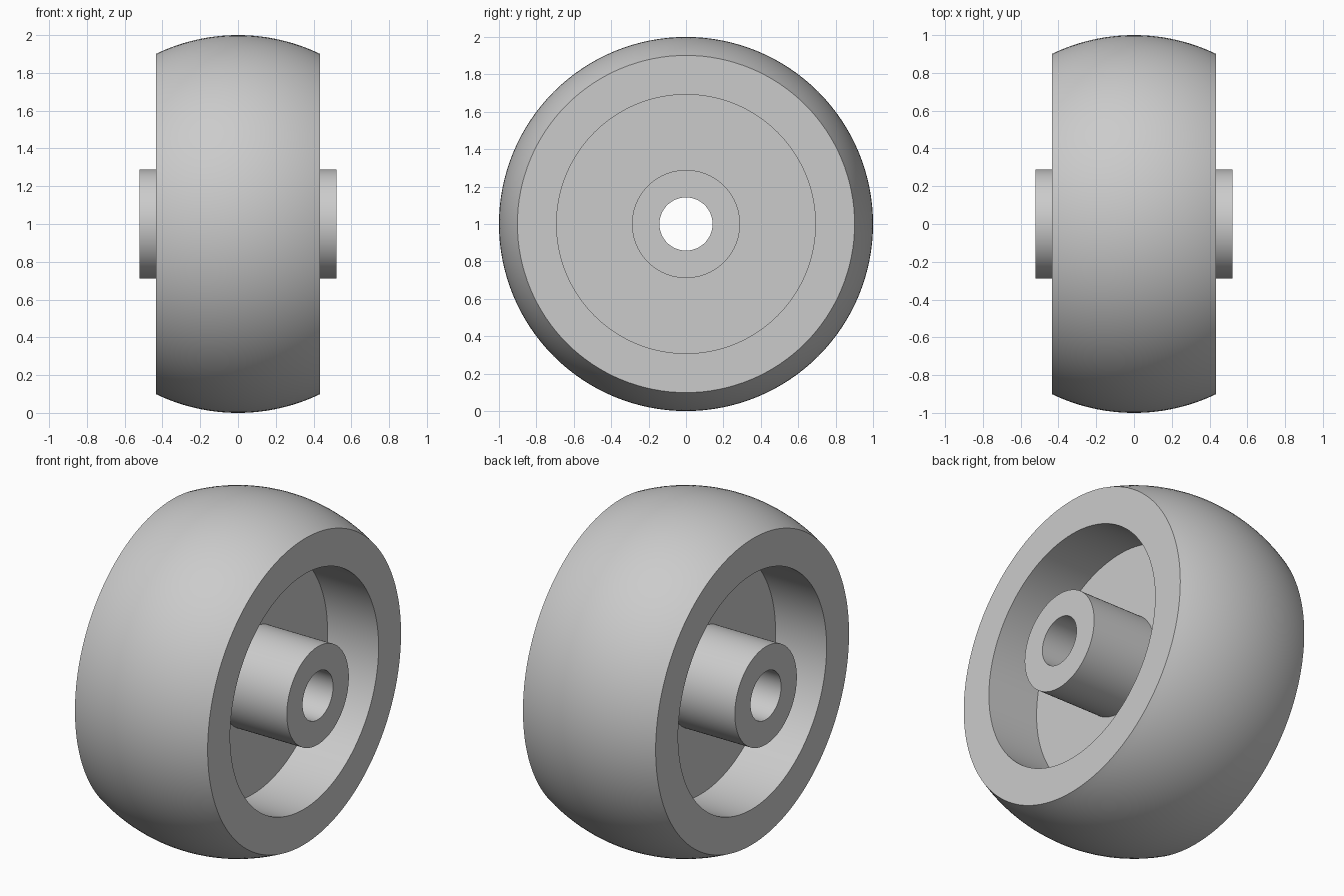
import bpy
import bmesh
from math import sqrt, radians, sin, cos, asin, tau
from mathutils import Matrix, Vector

old = bpy.data.objects.get("Cube")
if old:
    bpy.data.objects.remove(old, do_unlink=True)

SEGMENTS = 128
CROWN_STEPS = 24
TREAD_R = 1.0        # the tread is a slice of a sphere
TREAD_HALF = 0.433
RECESS_R = 0.692
WEB_HALF = 0.1
HUB_R = 0.289
HUB_HALF = 0.521
BORE_R = 0.142

grey = bpy.data.materials.new("plain grey")
grey.use_nodes = True
colour = (0.6, 0.6, 0.6, 1)
grey.diffuse_color = colour
grey.node_tree.nodes["Principled BSDF"].inputs["Base Color"].default_value = colour


def lathe(name, profile):
    """Revolve a closed loop of (x, radius) points about the axle."""
    bm = bmesh.new()
    rings = []
    for i in range(SEGMENTS):
        a = tau * i / SEGMENTS
        rings.append([bm.verts.new((x, r * cos(a), r * sin(a))) for x, r in profile])
    for i, ring in enumerate(rings):
        after = rings[(i + 1) % SEGMENTS]
        for j in range(len(profile)):
            k = (j + 1) % len(profile)
            bm.faces.new((ring[j], ring[k], after[k], after[j]))
    bmesh.ops.recalc_face_normals(bm, faces=bm.faces)
    bmesh.ops.translate(bm, verts=bm.verts, vec=Vector((0, 0, TREAD_R)))
    mesh = bpy.data.meshes.new(name)
    bm.to_mesh(mesh)
    bm.free()
    mesh.materials.append(grey)
    obj = bpy.data.objects.new(name, mesh)
    bpy.context.collection.objects.link(obj)
    return obj


# Crowned tread, from the left edge to the right edge
edge = asin(TREAD_HALF / TREAD_R)
tread = []
for i in range(CROWN_STEPS + 1):
    t = edge * (1 - 2 * i / CROWN_STEPS)
    tread.append((TREAD_R * sin(t), TREAD_R * cos(t)))

# One side: rim face, recess wall, web, hub and bore; mirrored for the other
side = [(TREAD_HALF, RECESS_R), (WEB_HALF, RECESS_R), (WEB_HALF, HUB_R),
        (HUB_HALF, HUB_R), (HUB_HALF, BORE_R)]
other_side = [(-x, r) for x, r in side]

wheel = lathe("caster_wheel", tread + other_side + side[::-1])

# Smooth round surfaces, crisp rims
bpy.ops.object.select_all(action="DESELECT")
wheel.select_set(True)
bpy.context.view_layer.objects.active = wheel
bpy.ops.object.shade_smooth_by_angle(angle=radians(30))
